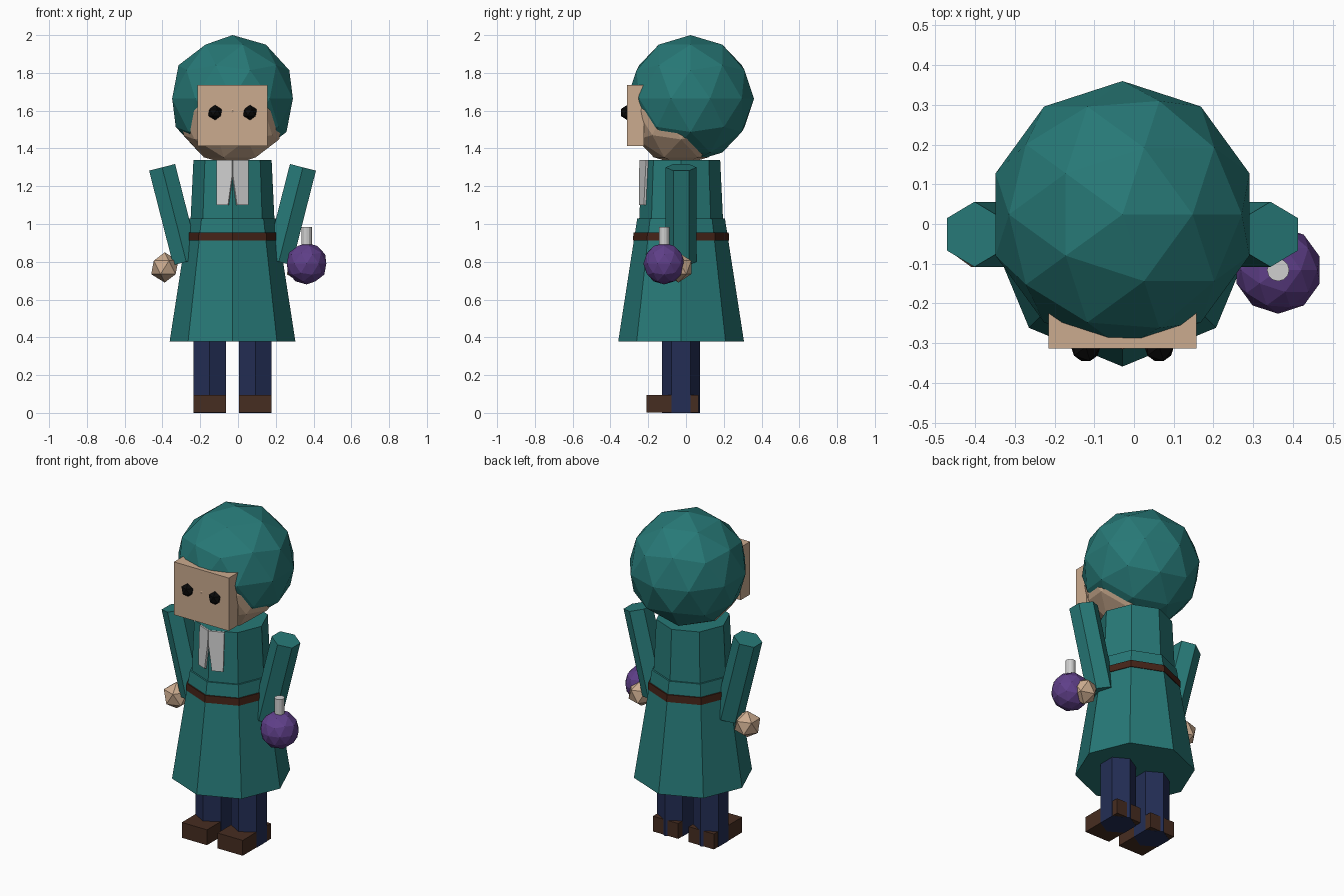
import bpy
from math import tan, radians

if "Cube" in bpy.data.objects:
    bpy.data.objects.remove(bpy.data.objects["Cube"])

CX, CY = -0.029, -0.026          # vertical axis of the figure


def mat(name, rgb):
    m = bpy.data.materials.new(name)
    m.diffuse_color = (*rgb, 1)
    m.use_nodes = True
    m.node_tree.nodes["Principled BSDF"].inputs["Base Color"].default_value = m.diffuse_color
    return m


TEAL = mat("teal cloth", (0.020, 0.19, 0.183))
SKIN = mat("skin", (0.60, 0.41, 0.275))
NAVY = mat("navy trousers", (0.017, 0.027, 0.09))
BROWN = mat("brown shoe leather", (0.062, 0.026, 0.015))
BELT = mat("red brown belt", (0.06, 0.017, 0.009))
GREY = mat("light grey", (0.62, 0.62, 0.62))
PURPLE = mat("purple glass", (0.115, 0.05, 0.25))
BLACK = mat("black", (0.003, 0.003, 0.003))


def finish(name, m):
    o = bpy.context.object
    o.name = name
    o.data.materials.append(m)
    return o


def ball(name, m, loc, r, sub):
    bpy.ops.mesh.primitive_ico_sphere_add(subdivisions=sub, radius=r, location=loc)
    return finish(name, m)


def prism(name, m, sides, r0, r1, z0, z1, x=CX, y=CY, tilt=0):
    bpy.ops.mesh.primitive_cone_add(vertices=sides, radius1=r0, radius2=r1, depth=z1 - z0,
                                    location=(x, y, (z0 + z1) / 2), rotation=(0, tilt, 0))
    return finish(name, m)


def box(name, m, lo, hi):
    bpy.ops.mesh.primitive_cube_add(size=1, location=[(a + b) / 2 for a, b in zip(lo, hi)])
    o = finish(name, m)
    o.scale = [b - a for a, b in zip(lo, hi)]
    return o


# Coat and belt
prism("coat_skirt", TEAL, 8, 0.333, 0.232, 0.377, 1.03)
prism("coat_top", TEAL, 8, 0.224, 0.207, 0.98, 1.338)
prism("belt", BELT, 8, 0.255, 0.252, 0.912, 0.955)

# Head, hood and face plate
ball("head", SKIN, (CX, CY, 1.60), 0.29, 2)
ball("hood", TEAL, (CX, 0.024, 1.664), 0.336, 2)
box("face", SKIN, (CX - 0.186, -0.313, 1.413), (CX + 0.186, -0.222, 1.737))

# Paired parts
for s, side in ((-1, "left"), (1, "right")):
    ball("eye_" + side, BLACK, (CX + s * 0.0925, -0.31, 1.59), 0.041, 1)
    prism("sleeve_" + side, TEAL, 6, 0.082, 0.082, 0.792, 1.308, CX + s * 0.309, CY, s * 0.25)
    ball("hand_" + side, SKIN, (CX + s * 0.359, -0.04, 0.77), 0.08, 1)
    x = CX + s * 0.121
    prism("leg_" + side, NAVY, 6, 0.1, 0.1, 0, 0.42, x)
    box("shoe_" + side, BROWN, (x - 0.0855, -0.208, 0.001), (x + 0.0855, 0.066, 0.095))

# Neck scarf: two tails folded round the front edge of the coat
verts, faces = [], []
for s in (-1, 1):
    n = len(verts)
    for x, z in ((0, 1.338), (0, 1.26), (0.022, 1.1), (0.082, 1.1), (0.082, 1.338)):
        radius = 0.207 + (1.338 - z) * 0.0475
        verts.append((CX + s * x, CY - radius - 0.007 + x * tan(radians(22.5)), z))
    loop = list(range(n, n + 5))
    faces.append(loop if s > 0 else loop[::-1])
me = bpy.data.meshes.new("scarf")
me.from_pydata(verts, [], faces)
scarf = bpy.data.objects.new("scarf", me)
bpy.context.collection.objects.link(scarf)
me.materials.append(GREY)
mod = scarf.modifiers.new("thickness", 'SOLIDIFY')
mod.thickness = 0.012
mod.offset = 0

# Round flask held in the right-hand side
ball("flask", PURPLE, (0.363, -0.116, 0.79), 0.11, 2)
prism("flask_neck", GREY, 12, 0.028, 0.028, 0.86, 0.985, 0.363, -0.116)
